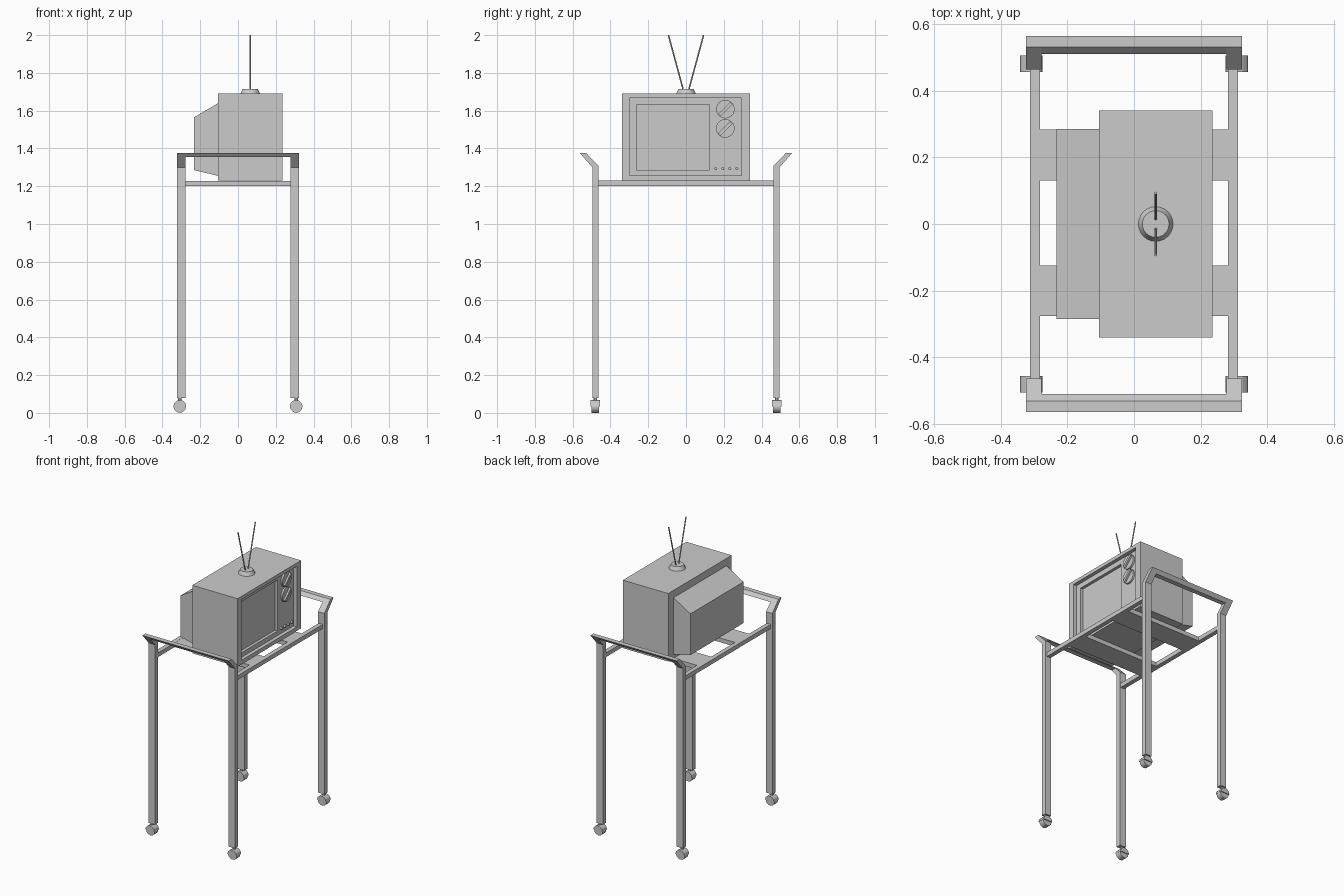
import bpy, bmesh, math
from mathutils import Vector, Matrix

if "Cube" in bpy.data.objects:
    bpy.data.objects.remove(bpy.data.objects["Cube"])


def finish(bm, name, smooth=False):
    bmesh.ops.recalc_face_normals(bm, faces=bm.faces)
    me = bpy.data.meshes.new(name)
    bm.to_mesh(me)
    bm.free()
    ob = bpy.data.objects.new(name, me)
    bpy.context.collection.objects.link(ob)
    if smooth:
        bpy.ops.object.select_all(action='DESELECT')
        ob.select_set(True)
        bpy.context.view_layer.objects.active = ob
        bpy.ops.object.shade_smooth_by_angle(angle=math.radians(35))
    return ob


def loft(name, rings):
    """Skin a list of equal-length closed rings and cap both ends."""
    bm = bmesh.new()
    vs = [[bm.verts.new(p) for p in r] for r in rings]
    n = len(vs[0])
    for a, b in zip(vs, vs[1:]):
        for i in range(n):
            j = (i + 1) % n
            bm.faces.new((a[i], a[j], b[j], b[i]))
    bm.faces.new(vs[0])
    bm.faces.new(vs[-1])
    return finish(bm, name)


def rect(x, y0, y1, z0, z1):
    return [(x, y0, z0), (x, y1, z0), (x, y1, z1), (x, y0, z1)]


def box(name, x0, x1, y0, y1, z0, z1):
    return loft(name, [rect(x0, y0, y1, z0, z1), rect(x1, y0, y1, z0, z1)])


def extrude_x(name, prof, x0, x1):
    return loft(name, [[(x, y, z) for y, z in prof] for x in (x0, x1)])


def rod(name, a, b, r1, r2=None, seg=16):
    a, b = Vector(a), Vector(b)
    d = b - a
    m = Matrix.Translation((a + b) / 2) @ d.to_track_quat('Z', 'Y').to_matrix().to_4x4()
    bm = bmesh.new()
    bmesh.ops.create_cone(bm, cap_ends=True, segments=seg, radius1=r1,
                          radius2=r1 if r2 is None else r2, depth=d.length, matrix=m)
    return finish(bm, name, True)


# Television cabinet with stepped recess for bezel and screen
loft("tv_cabinet", [
    rect(-0.105, -0.34, 0.34, 1.229, 1.69),
    rect(0.235, -0.34, 0.34, 1.229, 1.69),
    rect(0.235, -0.30, 0.295, 1.256, 1.667),
    rect(0.21, -0.30, 0.295, 1.256, 1.667),
    rect(0.21, -0.262, 0.124, 1.287, 1.633),
    rect(0.19, -0.262, 0.124, 1.287, 1.633)])

# Tapered rear housing
loft("tv_rear_housing", [
    rect(-0.105, -0.284, 0.284, 1.255, 1.64),
    rect(-0.232, -0.284, 0.284, 1.285, 1.565)])

# Dials with diagonal grips
for i, z in enumerate((1.608, 1.506)):
    y = 0.208
    rod(f"dial_{i}", (0.208, y, z), (0.222, y, z), 0.049, seg=24)
    grip = box(f"dial_grip_{i}", -0.007, 0.007, -0.009, 0.009, -0.045, 0.045)
    grip.location = (0.227, y, z)
    grip.rotation_euler = (math.radians(-45), 0, 0)

# Row of small buttons
for i in range(4):
    y = 0.158 + i * 0.037
    rod(f"button_{i}", (0.208, y, 1.293), (0.224, y, 1.293), 0.008, seg=12)

# Antenna
rod("antenna_base", (0.065, 0, 1.688), (0.065, 0, 1.715), 0.053, 0.04, seg=24)
for s in (-1, 1):
    rod("antenna_rod", (0.065, s * 0.014, 1.708), (0.065, s * 0.093, 2.0), 0.004, seg=8)

# Cart: legs with bent tops, handles, casters
for sy in (-1, 1):
    leg = [(0.463, 0.08), (0.496, 0.08), (0.496, 1.30),
           (0.563, 1.377), (0.53, 1.377), (0.463, 1.307)]
    bar = [(0.51, 1.354), (0.543, 1.354), (0.563, 1.377), (0.53, 1.377)]
    extrude_x("handle_bar", [(sy * y, z) for y, z in bar], -0.277, 0.277)
    for sx in (-1, 1):
        extrude_x("leg", [(sy * y, z) for y, z in leg], sx * 0.277, sx * 0.323)
        cx, cy = sx * 0.308, sy * 0.48
        rod("caster_stem", (cx, cy, 0.055), (cx, cy, 0.082), 0.01, seg=10)
        rod("caster_wheel", (cx, cy - 0.019, 0.033), (cx, cy + 0.019, 0.033), 0.033, seg=12)
        hood = [[(cx + 0.034 * math.cos(a), y, 0.034 + 0.034 * math.sin(a))
                 for a in [math.pi * k / 6 for k in range(7)]]
                for y in (cy - 0.025, cy + 0.025)]
        loft("caster_hood", hood)

# Side rails and shelf slats
for s in (-1, 1):
    box("side_rail", s * 0.281, s * 0.311, -0.464, 0.464, 1.2, 1.229)
for y in (-0.2, 0.207):
    box("shelf_slat", -0.281, 0.281, y - 0.076, y + 0.076, 1.2, 1.2285)
